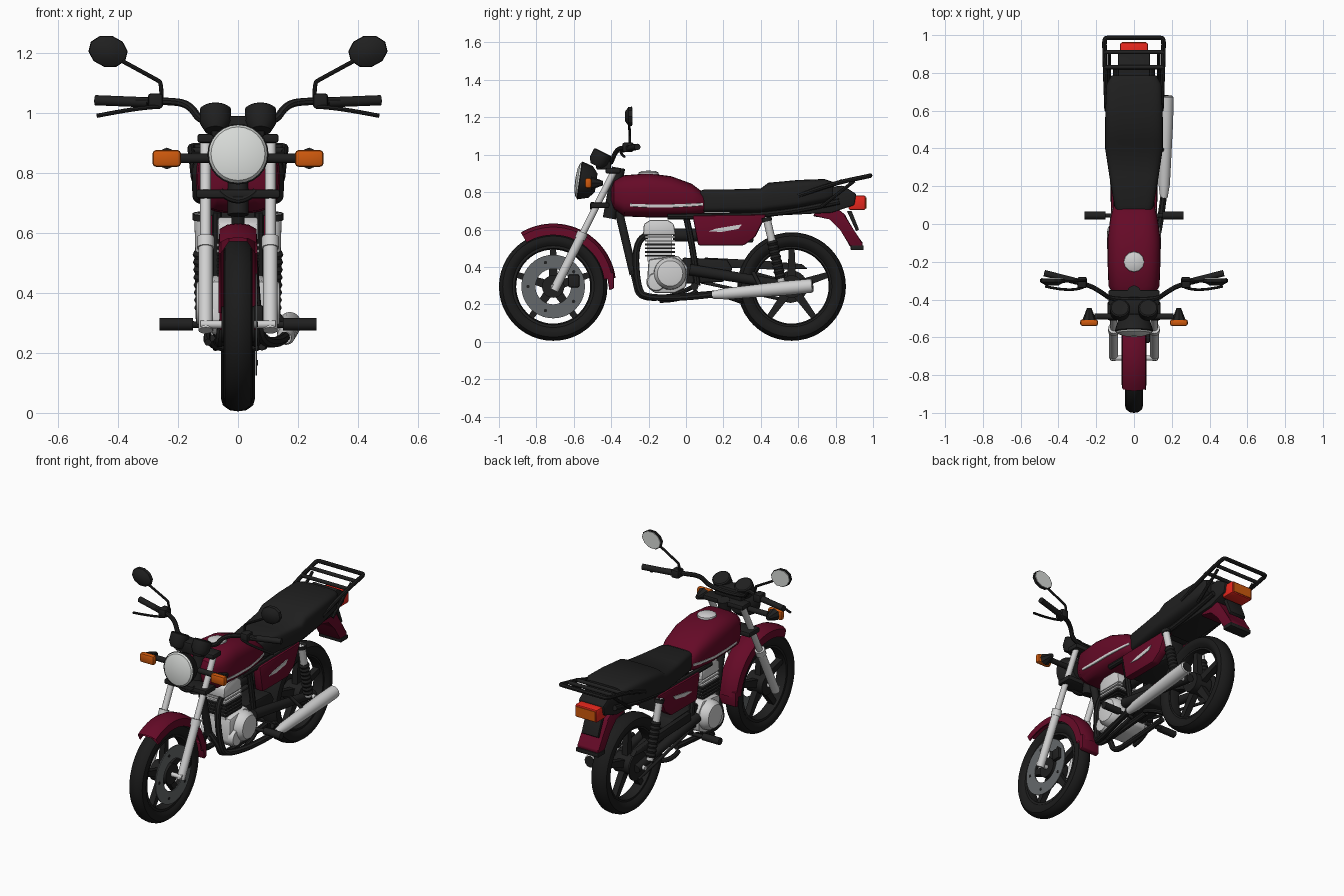
import bpy, bmesh
from math import cos, sin, radians, copysign
from mathutils import Vector

default_cube = bpy.data.objects.get("Cube")
if default_cube:
    bpy.data.objects.remove(default_cube, do_unlink=True)


def material(name, *colour):
    mat = bpy.data.materials.new(name)
    mat.use_nodes = True
    mat.diffuse_color = (*colour, 1)
    shader = mat.node_tree.nodes["Principled BSDF"]
    shader.inputs["Base Color"].default_value = (*colour, 1)
    shader.inputs["Roughness"].default_value = .6
    return mat


black = material("black plastic", .014, .014, .014)
rubber = material("tyre rubber", .011, .011, .011)
red = material("dark red paint", .13, .003, .02)
silver = material("silver metal", .63, .63, .63)
lens = material("lamp glass", .68, .7, .68)
steel = material("disc steel", .13, .14, .145)
orange = material("orange lens", .62, .1, .004)
tail_red = material("tail lens red", .8, .02, .012)
parts = []
SIDES = (("left", 1), ("right", -1))


def finish(name, bm, mat, origin=(0, 0, 0)):
    bmesh.ops.remove_doubles(bm, verts=bm.verts, dist=.0001)
    bmesh.ops.recalc_face_normals(bm, faces=bm.faces)
    mesh = bpy.data.meshes.new(name)
    bm.to_mesh(mesh)
    bm.free()
    mesh.materials.append(mat)
    part = bpy.data.objects.new(name, mesh)
    part.location = origin
    bpy.context.collection.objects.link(part)
    parts.append(part)
    return part


def skin(bm, rows, wrap):
    """Join neighbouring rows of vertices with quads."""
    for a, b in zip(rows, rows[1:]):
        for i in range(len(a) if wrap else len(a) - 1):
            j = (i + 1) % len(a)
            bm.faces.new((a[i], a[j], b[j], b[i]))


def lathe(name, mat, origin, axis, profile, start=0, sweep=360, sides=24):
    """Turn (distance along axis, radius) pairs around an axis."""
    axis = Vector(axis).normalized()
    ref = Vector((0, 1, 0)) if abs(axis.y) < .9 else Vector((0, 0, 1))
    u = (ref - axis * ref.dot(axis)).normalized()
    v = axis.cross(u)
    bm = bmesh.new()
    rows = []
    for i in range(sides + 1):
        t = radians(start + sweep * i / sides)
        rows.append([bm.verts.new(axis * d + (u * cos(t) + v * sin(t)) * r) for d, r in profile])
    skin(bm, rows, False)
    return finish(name, bm, mat, origin)


def rod(name, mat, p, q, r, r_end=None, sides=16):
    axis = Vector(q) - Vector(p)
    end = axis.length
    return lathe(name, mat, p, axis, [(0, 0), (0, r), (end, r_end or r), (end, 0)], sides=sides)


def prism(name, mat, outline, x_from, x_to, bevel=0):
    """Extrude a side outline of (y, z) points across x."""
    bm = bmesh.new()
    rows = [[bm.verts.new((x, y, z)) for y, z in outline] for x in (x_from, x_to)]
    skin(bm, rows, True)
    for row in rows:
        bm.faces.new(row)
    if bevel:
        bmesh.ops.bevel(bm, geom=bm.edges[:], offset=bevel, segments=2, affect='EDGES', profile=.5)
    return finish(name, bm, mat)


def box(name, mat, x, y, z, bevel=0):
    return prism(name, mat, [(y[0], z[0]), (y[1], z[0]), (y[1], z[1]), (y[0], z[1])], *x, bevel)


def loft(name, mat, stations, power, sides=32):
    """Skin rounded sections given as (y, low z, high z, half width)."""
    def curve(a):
        return copysign(abs(a) ** (2 / power), a)
    bm = bmesh.new()
    rows = []
    for y, low, high, width in stations:
        mid, half = (low + high) / 2, (high - low) / 2
        angles = [radians(360 * i / sides) for i in range(sides)]
        rows.append([bm.verts.new((width * curve(cos(t)), y, mid + half * curve(sin(t)))) for t in angles])
    skin(bm, rows, True)
    bm.faces.new(rows[0])
    bm.faces.new(rows[-1])
    return finish(name, bm, mat)


def tube(name, mat, points, radius):
    curve = bpy.data.curves.new(name, 'CURVE')
    curve.dimensions = '3D'
    curve.bevel_depth, curve.bevel_resolution = radius, 2
    curve.use_fill_caps, curve.resolution_u = True, 6
    spline = curve.splines.new('NURBS')
    spline.points.add(len(points) - 1)
    for point, co in zip(spline.points, points):
        point.co = (*co, 1)
    spline.use_endpoint_u, spline.order_u = True, min(3, len(points))
    source = bpy.data.objects.new(name, curve)
    bpy.context.collection.objects.link(source)
    graph = bpy.context.evaluated_depsgraph_get()
    bm = bmesh.new()
    bm.from_mesh(bpy.data.meshes.new_from_object(source.evaluated_get(graph)))
    bpy.data.objects.remove(source, do_unlink=True)
    return finish(name, bm, mat)


# Wheels: tyre, rim, hub and five cast spokes
for end, y, w in (("front", -.71, .048), ("rear", .565, .056)):
    centre = (0, y, .295)
    half = [(.6, .215), (.9, .232), (1, .25), (.9, .27), (.5, .286)]
    outer = [(-a * w, r) for a, r in half] + [(0, .29)] + [(a * w, r) for a, r in reversed(half)]
    lathe(end + "_tyre", rubber, centre, (1, 0, 0), outer + outer[:1], sides=48)
    rim = [(-.032, .222), (-.032, .205), (0, .198), (.032, .205), (.032, .222)]
    lathe(end + "_rim", black, centre, (1, 0, 0), rim, sides=48)
    rod(end + "_hub", black, (-.055, y, .295), (.055, y, .295), .06, sides=24)
    rod(end + "_axle", silver, (-.125, y, .295), (.125, y, .295), .013)
    for i in range(5):
        t = radians(18 + 72 * i)
        outline = [(.04, -.024), (.21, -.015), (.21, .015), (.04, .024)]
        turned = [(y + a * cos(t) - b * sin(t), .295 + a * sin(t) + b * cos(t)) for a, b in outline]
        prism(f"{end}_spoke_{i}", black, turned, -.018, .018)

# Front brake
lathe("brake_disc", steel, (.058, -.71, .295), (1, 0, 0),
      [(0, .095), (.006, .095), (.006, .17), (0, .17), (0, .095)], sides=40)
for i in range(5):
    t = radians(36 + 72 * i)
    hole = Vector((.064, -.71 + .135 * cos(t), .295 + .135 * sin(t)))
    rod(f"disc_hole_{i}", black, hole, hole + Vector((.002, 0, 0)), .009)
box("brake_caliper", black, (.05, .085), (-.63, -.57), (.29, .36), .01)

# Front mudguard
lathe("front_mudguard", red, (0, -.71, .295), (1, 0, 0),
      [(-.065, .275), (-.061, .318), (-.035, .333), (0, .337), (.035, .333), (.061, .318), (.065, .275),
       (.057, .275), (.03, .322), (-.03, .322), (-.057, .275), (-.065, .275)], start=8, sweep=113, sides=24)
prism("mudguard_flap", red, [(-.425, .37), (-.385, .37), (-.385, .285), (-.41, .275)], -.062, .062, .005)

# Fork, handlebars, mirrors and indicators
for side, s in SIDES:
    x = s * .108
    rod(side + "_fork_slider", silver, (x, -.705, .275), (x, -.557, .57), .024)
    rod(side + "_fork_collar", silver, (x, -.567, .55), (x, -.552, .585), .029)
    rod(side + "_fork_tube", silver, (x, -.557, .57), (x, -.385, .91), .018)
    tube(side + "_handlebar", black, [(0, -.40, .96), (s * .12, -.40, .96), (s * .16, -.37, 1.03),
                                      (s * .24, -.32, 1.04), (s * .34, -.30, 1.04)], .013)
    rod(side + "_grip", black, (s * .3, -.305, 1.035), (s * .475, -.26, 1.042), .017)
    box(side + "_switchgear", black, sorted((s * .25, s * .3)), (-.34, -.28), (1.015, 1.065), .01)
    tube(side + "_lever", black, [(s * .26, -.33, 1.02), (s * .32, -.365, 1.02), (s * .47, -.33, .99)], .007)
    tube(side + "_mirror_stem", black, [(s * .255, -.3, 1.05), (s * .255, -.3, 1.1),
                                        (s * .27, -.3, 1.11), (s * .39, -.305, 1.175)], .007)
    shell = lathe(side + "_mirror_shell", black, (s * .433, -.29, 1.205), (0, -1, 0),
                  [(0, 0), (0, .058), (.018, .056), (.035, .03), (.035, 0)], sides=10)
    glass = rod(side + "_mirror_glass", lens, (s * .433, -.29, 1.205), (s * .433, -.286, 1.205), .053, sides=10)
    for part in (shell, glass):
        part.scale = (1.15, 1, .92)
        part.rotation_euler.y = -s * .25
    rod(side + "_indicator_stalk", black, (s * .08, -.49, .848), (s * .21, -.49, .848), .016)
    span = sorted((s * .19, s * .285))
    box(side + "_indicator_lens", orange, span, (-.54, -.505), (.82, .876), .012)
    rod(side + "_indicator_back", black, (s * .237, -.507, .848), (s * .237, -.445, .848), .036, .012, sides=8)
    lathe(side + "_gauge", black, (s * .075, -.48, .94), (0, .45, .9),
          [(0, 0), (0, .035), (.03, .052), (.078, .052), (.083, .045), (.078, 0)])
box("lower_fork_clamp", black, (-.14, .14), (-.51, -.41), (.715, .745), .008)
box("upper_fork_clamp", black, (-.135, .135), (-.43, -.35), (.9, .93), .008)
rod("steering_head", black, (0, -.41, .66), (0, -.36, .93), .035)
box("gauge_bridge", black, (-.09, .09), (-.48, -.40), (.92, .99), .01)

# Headlamp
facing = (0, -1, .14)
lathe("headlamp_bowl", black, (0, -.48, .85), facing, [(0, 0), (0, .05), (.03, .085), (.088, .102), (.093, .097)])
lathe("headlamp_lens", lens, (0, -.48, .85), facing, [(.088, .098), (.1, .09), (.11, .06), (.114, 0)])
tube("horn_bracket", black, [(-.06, -.5, .74), (0, -.5, .68), (.06, -.5, .74)], .012)

# Fuel tank with its silver flash and filler cap
loft("fuel_tank", red, [(-.40, .75, .82, .05), (-.385, .71, .86, .1), (-.33, .67, .89, .135), (-.2, .665, .9, .14),
                        (-.08, .665, .885, .14), (.03, .67, .845, .125), (.09, .68, .8, .11), (.11, .7, .76, .09)], 3)
loft("tank_flash", silver, [(-.3, .722, .74, .134), (-.2, .716, .737, .1375), (-.08, .716, .737, .1385),
                            (.03, .722, .74, .1265), (.09, .727, .743, .114)], 12)
lathe("filler_cap", silver, (0, -.2, .885), (0, 0, 1), [(0, .056), (.02, .053), (.028, .035), (.03, 0)], sides=12)

# Seat, tail cowl and rear lamp
loft("seat", black, [(.06, .7, .8, .09), (.1, .69, .815, .105), (.25, .69, .815, .13), (.4, .69, .82, .153),
                     (.44, .695, .85, .153), (.6, .715, .865, .152), (.74, .745, .87, .145), (.785, .765, .855, .12)], 5)
prism("tail_cowl", black, [(.4, .67), (.4, .72), (.7, .82), (.84, .835), (.91, .79), (.9, .73), (.78, .69)], -.085, .085, .008)
box("tail_lamp", tail_red, (-.073, .073), (.87, .96), (.705, .782), .008)
box("tail_lamp_face", orange, (-.064, .064), (.958, .964), (.713, .772))
prism("rear_mudguard", red, [(.68, .67), (.7, .715), (.8, .72), (.85, .68), (.895, .59), (.945, .53), (.94, .5),
                             (.875, .51), (.83, .6), (.77, .66)], -.07, .07, .006)
prism("plate_holder", black, [(.86, .7), (.885, .7), (.925, .6), (.91, .59)], -.055, .055, .003)
box("rear_reflector", black, (-.075, .075), (.88, .95), (.49, .515), .005)

# Luggage rack
tube("rack_loop", black, [(-.145, .6, .78), (-.152, .78, .845), (-.157, .95, .88), (-.155, .985, .888), (-.13, .985, .888),
                          (.13, .985, .888), (.155, .985, .888), (.157, .95, .88), (.152, .78, .845), (.145, .6, .78)], .012)
for i, (y, z) in enumerate([(.83, .858), (.91, .874)]):
    rod(f"rack_bar_{i}", black, (-.155, y, z), (.155, y, z), .011)

# Frame and everything mirrored along it
rod("front_downtube", black, (0, -.36, .7), (0, -.28, .36), .022)
for side, s in SIDES:
    def at(x, *path):
        return [(s * x, y, z) for y, z in path]
    tube(side + "_cradle", black, [(0, -.285, .38), (s * .05, -.27, .32)] + at(.06, (-.25, .235), (-.1, .235), (.18, .26)), .017)
    tube(side + "_seat_rail", black, at(.095, (-.1, .67), (.3, .67), (.6, .7), (.82, .75)), .016)
    tube(side + "_seat_post", black, at(.07, (.0, .67), (.04, .5), (.06, .3)), .017)
    tube(side + "_rack_brace", black, at(.13, (.72, .72), (.9, .86)), .009)
    rod(side + "_swingarm", black, *at(.085, (.02, .385), (.6, .292)), .03, .024)
    rod(side + "_footpeg", black, (s * .15, .045, .295), (s * .262, .045, .295), .021)
    rod(side + "_footpeg_arm", black, (s * .05, .045, .29), (s * .16, .045, .295), .011)
    panel = [(.035, .675), (.43, .68), (.37, .56), (.31, .515), (.065, .515)]
    prism(side + "_side_panel", red, panel, s * .07, s * .122, .01)
    streak = [(.12, .59), (.16, .605), (.3, .628), (.28, .603), (.19, .587)]
    prism(side + "_panel_streak", silver, streak, s * .118, s * .126)
    top, low = Vector((s * .125, .43, .665)), Vector((s * .115, .51, .32))
    mid = top.lerp(low, .36)
    rod(side + "_shock_mount", black, top, top.lerp(low, .06), .027)
    rod(side + "_shock_body", silver, top, mid, .021)
    coils = [(.013 * i, .03 if i % 2 else .024) for i in range(17)]
    lathe(side + "_shock_spring", black, mid, low - mid, [(0, 0)] + coils + [(.21, 0)], sides=16)
    rod(side + "_shock_foot", silver, mid.lerp(low, .88), low, .02)

# Engine: crankcase, finned cylinder and round covers
prism("crankcase", silver, [(-.21, .3), (-.2, .44), (-.04, .46), (.01, .4), (0, .29), (-.06, .26), (-.17, .26)], -.09, .09, .014)
prism("gearbox", black, [(-.02, .31), (-.02, .45), (.22, .44), (.25, .39), (.2, .32)], -.07, .07, .01)
for side, s in SIDES:
    lathe(side + "_engine_cover", silver, (s * .08, -.085, .365), (s, 0, 0),
          [(0, .088), (.035, .085), (.058, .068), (.062, .045), (.062, 0)])
    lathe(side + "_cover_boss", silver, (s * .08, -.16, .32), (s, 0, 0), [(0, .052), (.03, .045), (.035, 0)])
box("cylinder_core", silver, (-.058, .058), (-.205, -.075), (.43, .58))
for i in range(6):
    low = .455 + .02 * i
    box(f"cylinder_fin_{i}", black if i < 4 else silver, (-.07, .07), (-.22, -.06), (low, low + .01))
prism("cylinder_head", silver, [(-.23, .57), (-.225, .63), (-.19, .652), (-.1, .652), (-.065, .63), (-.055, .57)], -.068, .068, .01)
rod("carburettor", black, (0, -.07, .57), (0, .07, .57), .035)
box("air_box", black, (-.07, .07), (.06, .36), (.53, .68), .01)

# Exhaust, chain guard, sprocket and pedals
tube("exhaust_header", black, [(.04, -.2, .57), (.045, -.275, .56), (.065, -.26, .27), (.09, -.2, .235),
                               (.14, .0, .235), (.158, .16, .255)], .018)
lathe("muffler", silver, (.158, .14, .25), (.015, .54, .05),
      [(0, 0), (0, .02), (.07, .03), (.4, .038), (.535, .037), (.54, .03)])
rod("muffler_tip", black, (.172, .66, .298), (.1729, .679, .3), .031)
rod("muffler_hanger", black, (.1, .36, .37), (.16, .4, .29), .01)
prism("chain_guard", black, [(.1, .4), (.1, .45), (.4, .435), (.62, .415), (.65, .39), (.5, .385)], -.105, -.075, .004)
rod("rear_sprocket", black, (-.075, .565, .295), (-.065, .565, .295), .085, sides=32)
rod("chain_lower_run", black, (-.075, .08, .32), (-.075, .565, .215), .009)
tube("gear_pedal", black, [(-.09, .03, .29), (-.11, -.05, .25), (-.1, -.12, .235)], .012)
tube("brake_pedal", black, [(.08, .06, .27), (.1, -.02, .22), (.08, -.14, .22)], .012)
tube("centre_stand", black, [(-.09, .2, .25), (-.1, .3, .215), (.1, .3, .215), (.09, .2, .25)], .014)

# Smooth rounded surfaces while keeping hard edges
bpy.ops.object.select_all(action='DESELECT')
for part in parts:
    part.select_set(True)
bpy.context.view_layer.objects.active = parts[0]
bpy.ops.object.shade_smooth_by_angle(angle=radians(35))
